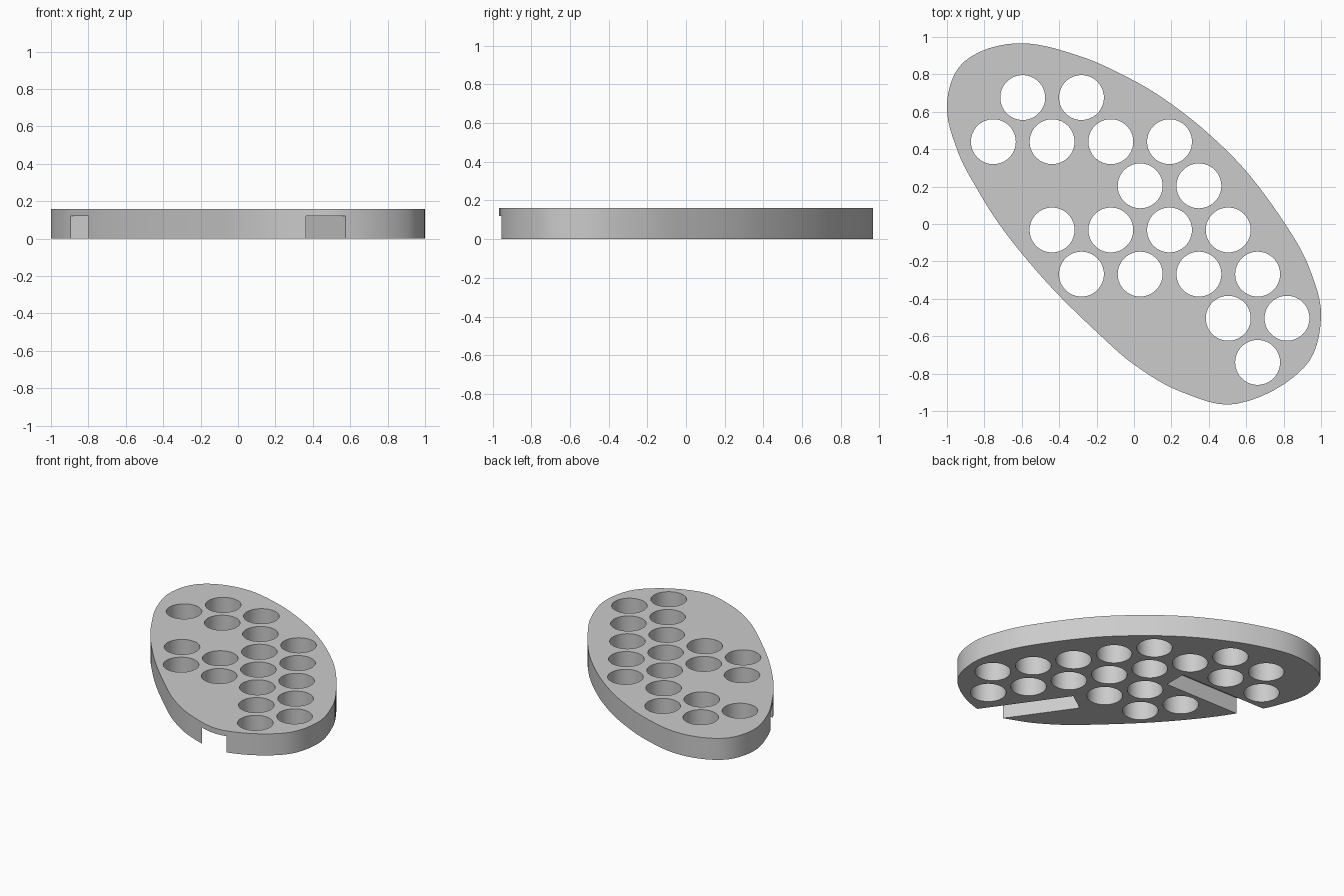
import bpy, bmesh, math
from mathutils import Vector, Matrix
from mathutils.geometry import interpolate_bezier

if "Cube" in bpy.data.objects:
    bpy.data.objects.remove(bpy.data.objects["Cube"])

HEIGHT = 0.16
SLOT_DEPTH = 0.12
SLOT_WIDTH = 0.165
HALF_X, HALF_Y = 1.0, 0.966

grey = bpy.data.materials.new("plain grey")
grey.use_nodes = True
colour = (0.6, 0.6, 0.6, 1)
grey.diffuse_color = colour
grey.node_tree.nodes["Principled BSDF"].inputs["Base Color"].default_value = colour


def make_object(name, bm):
    bmesh.ops.recalc_face_normals(bm, faces=bm.faces)
    mesh = bpy.data.meshes.new(name)
    bm.to_mesh(mesh)
    bm.free()
    mesh.materials.append(grey)
    obj = bpy.data.objects.new(name, mesh)
    bpy.context.collection.objects.link(obj)
    return obj


def smooth_loop(points, steps):
    """Closed smooth curve through the points."""
    pts = [Vector((x, y, 0)) for x, y in points]
    n = len(pts)
    loop = []
    for i in range(n):
        a, b = pts[i], pts[(i + 1) % n]
        before, after = pts[i - 1], pts[(i + 2) % n]
        length = (b - a).length / 3
        h1 = a + (b - before).normalized() * length
        h2 = b - (after - a).normalized() * length
        loop += interpolate_bezier(a, h1, h2, b, steps + 1)[:-1]
    return loop


def cut(target, cutter):
    mod = target.modifiers.new("cut", "BOOLEAN")
    mod.operation = "DIFFERENCE"
    mod.solver = "EXACT"
    mod.object = cutter
    bpy.context.view_layer.objects.active = target
    bpy.ops.object.modifier_apply(modifier=mod.name)
    bpy.data.objects.remove(cutter)


# Slanted oval plate, flatter along one side
outline = [
    (-1, 0.64), (-0.91, 0.865), (-0.63, 0.965), (-0.3, 0.9), (0, 0.765),
    (0.2, 0.64), (0.4, 0.48), (0.6, 0.28), (0.8, 0.01), (0.93, -0.22),
    (1, -0.5), (0.91, -0.77), (0.55, -0.965), (0.25, -0.9), (0, -0.755),
    (-0.2, -0.58), (-0.42, -0.365), (-0.6, -0.16), (-0.73, 0.01),
    (-0.83, 0.17), (-0.94, 0.38),
]
loop = smooth_loop(outline, 6)
for axis, half in ((0, HALF_X), (1, HALF_Y)):
    low = min(p[axis] for p in loop)
    high = max(p[axis] for p in loop)
    for p in loop:
        p[axis] = (p[axis] - (low + high) / 2) * 2 * half / (high - low)

bm = bmesh.new()
base = bm.faces.new([bm.verts.new(p) for p in loop])
top = bmesh.ops.extrude_face_region(bm, geom=[base])["geom"]
bmesh.ops.translate(bm, vec=(0, 0, HEIGHT),
                    verts=[v for v in top if isinstance(v, bmesh.types.BMVert)])
plate = make_object("oval_plate", bm)

# Round through holes on a staggered grid, one list per row from the back
rows = [(-4, -2), (-5, -3, -1, 1), (0, 2), (-3, -1, 1, 3),
        (-2, 0, 2, 4), (3, 5), (4,)]
bm = bmesh.new()
for r, columns in enumerate(rows):
    for c in columns:
        place = Matrix.Translation((0.033 + 0.157 * c, 0.676 - 0.236 * r, HEIGHT / 2))
        bmesh.ops.create_cone(bm, cap_ends=True, segments=64, radius1=0.12,
                              radius2=0.12, depth=HEIGHT * 3, matrix=place)
cut(plate, make_object("hole_cutter", bm))

# Two straight slots in the underside, open at the rim
for end, angle in (((-0.19, 0.203), 180), ((0.125, -0.455), -55)):
    bm = bmesh.new()
    bmesh.ops.create_cube(bm, size=1)
    bmesh.ops.translate(bm, verts=bm.verts, vec=(0.5, 0, -0.5))
    bmesh.ops.scale(bm, verts=bm.verts, vec=(1.2, SLOT_WIDTH, SLOT_DEPTH * 2))
    turn = Matrix.Rotation(math.radians(angle), 4, "Z")
    place = Matrix.Translation((end[0], end[1], SLOT_DEPTH)) @ turn
    bmesh.ops.transform(bm, matrix=place, verts=bm.verts)
    cut(plate, make_object("slot_cutter", bm))

# Smooth walls, sharp rims
bpy.ops.object.select_all(action="DESELECT")
plate.select_set(True)
bpy.context.view_layer.objects.active = plate
bpy.ops.object.shade_smooth_by_angle(angle=math.radians(30))
